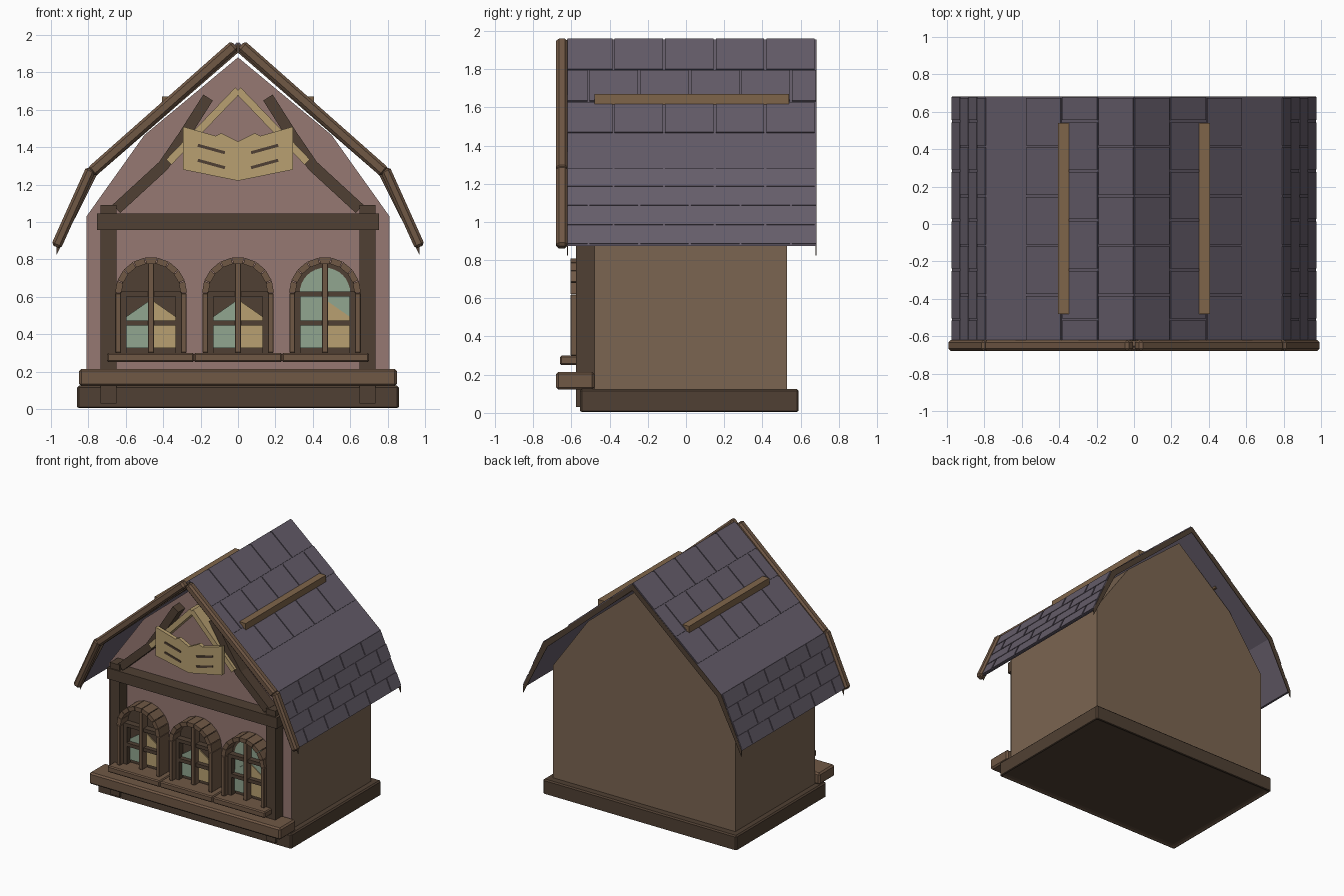
import bpy, bmesh, math
from mathutils import Vector

cube = bpy.data.objects.get("Cube")
if cube:
    bpy.data.objects.remove(cube, do_unlink=True)


def material(name, *rgb):
    lin = [((c / 255 + 0.055) / 1.055) ** 2.4 for c in rgb] + [1.0]
    m = bpy.data.materials.new(name)
    m.use_nodes = True
    m.diffuse_color = lin
    m.node_tree.nodes["Principled BSDF"].inputs["Base Color"].default_value = lin
    return m


DARK = material("dark timber", 80, 64, 51)
MID = material("brown timber", 112, 88, 69)
WALL = material("brown wall", 123, 101, 81)
PINK = material("pink plaster", 150, 120, 114)
ROOF = material("slate purple", 101, 93, 106)
TAN = material("pale wood", 184, 160, 113)
GLASS = material("green glass", 145, 166, 144)
PURLIN = material("purlin wood", 127, 101, 74)


def finish(bm, name, mat, bevel=0):
    bmesh.ops.recalc_face_normals(bm, faces=bm.faces)
    me = bpy.data.meshes.new(name)
    bm.to_mesh(me)
    bm.free()
    me.materials.append(mat)
    ob = bpy.data.objects.new(name, me)
    bpy.context.collection.objects.link(ob)
    if bevel:
        mod = ob.modifiers.new("bevel", 'BEVEL')
        mod.width = bevel
        mod.segments = 1
    return ob


def add_prism(bm, pts, y0, y1):
    """Extrude an outline in x, z from y0 to y1."""
    face = bm.faces.new([bm.verts.new((x, y0, z)) for x, z in pts])
    out = bmesh.ops.extrude_face_region(bm, geom=[face])
    verts = [v for v in out["geom"] if isinstance(v, bmesh.types.BMVert)]
    bmesh.ops.translate(bm, verts=verts, vec=(0, y1 - y0, 0))


def prism(name, pts, y0, y1, mat, bevel=0):
    bm = bmesh.new()
    add_prism(bm, pts, y0, y1)
    return finish(bm, name, mat, bevel)


def rect(x0, x1, z0, z1):
    return [(x0, z0), (x1, z0), (x1, z1), (x0, z1)]


def flip(pts, s):
    return [(x * s, z) for x, z in pts]


def symmetric(pts):
    """Complete an outline whose right half runs from apex to apex or to base."""
    return pts + [(-x, z) for x, z in reversed(pts) if x > 0]


def strip(path, width):
    """Outline of a band of given width around a path."""
    path = [Vector(p) for p in path]
    left, right = [], []
    for i, p in enumerate(path):
        d = (path[min(i + 1, len(path) - 1)] - path[max(i - 1, 0)]).normalized()
        n = Vector((-d.y, d.x)) * width / 2
        left.append(p + n)
        right.append(p - n)
    return [tuple(p) for p in left + right[::-1]]


def arch(cx, r, z0, zc, n=16):
    return [(cx - r, z0), (cx + r, z0)] + [
        (cx + r * math.cos(math.pi * i / n), zc + r * math.sin(math.pi * i / n))
        for i in range(n + 1)]


# Base with recessed underside
bm = bmesh.new()
add_prism(bm, rect(-0.86, 0.86, 0, 0.125), -0.555, 0.59)
bmesh.ops.recalc_face_normals(bm, faces=bm.faces)
under = min(bm.faces, key=lambda f: f.calc_center_median().z)
bmesh.ops.inset_region(bm, faces=[under], thickness=0.04)
bmesh.ops.translate(bm, verts=under.verts, vec=(0, 0, 0.02))
finish(bm, "base", DARK, 0.01)

# House body, plaster only on the front
body = prism("house_body", [(0.81, 0.05), (0.81, 1.03), (0.5, 1.465), (0, 1.88),
                            (-0.5, 1.465), (-0.81, 1.03), (-0.81, 0.05)],
             -0.48, 0.53, WALL)
body.data.materials.append(PINK)
for f in body.data.polygons:
    f.material_index = int(f.normal.y < -0.5)

# Front ledge and window sills
prism("front_ledge", rect(-0.85, 0.85, 0.122, 0.215), -0.68, -0.48, MID, 0.012)
for x0, x1 in ((-0.7, -0.235), (-0.235, 0.235), (0.235, 0.7)):
    prism("window_sill", rect(x0, x1, 0.25, 0.3), -0.66, -0.48, MID, 0.008)

# Timber framing
prism("cross_beam", rect(-0.755, 0.755, 0.957, 1.045), -0.585, -0.48, DARK)
for s in (1, -1):
    prism("post", flip(rect(0.65, 0.735, 0.03, 1.09), s), -0.575, -0.48, DARK)
    curve = [(0.65, 1.07), (0.4, 1.3), (0.29, 1.46), (0.16, 1.665)]
    prism("curved_brace", flip(strip(curve, 0.06), s), -0.565, -0.48, DARK)
    prism("sign_hanger", flip(strip([(0, 1.705), (0.37, 1.32)], 0.04), s),
          -0.59, -0.48, TAN)

# Sign shaped as an open book, with dark line plates
for s in (1, -1):
    page = [(0, 1.22), (0.295, 1.28), (0.295, 1.51), (0.12, 1.46), (0.09, 1.475), (0, 1.43)]
    prism("sign_page", flip(page, s), -0.625, -0.595, TAN)
    for z in (1.39, 1.31):
        line = strip([(0.07, z - 0.02), (0.215, z + 0.02)], 0.016)
        prism("sign_line", flip(line, s), -0.63, -0.622, DARK)

# Arched windows
for cx in (-0.465, 0, 0.465):
    lit = cx > 0.1
    zc = 0.62
    prism("window_back", arch(cx, 0.165, 0.3, zc), -0.51, -0.48, DARK)
    if lit:
        prism("window_glass", arch(cx, 0.135, 0.325, zc), -0.516, -0.508, GLASS)
    for s, mat in ((-1, GLASS), (1, TAN)):
        pane = [(0.015, 0.325), (0.13, 0.325), (0.13, 0.495), (0.015, 0.575)]
        prism("window_pane", [(cx + s * x, z) for x, z in pane], -0.523, -0.515, mat)
        prism("window_jamb", [(cx + s * x, z) for x, z in rect(0.16, 0.19, 0.3, zc)],
              -0.605, -0.48, MID, 0.004)
        prism("inner_jamb", [(cx + s * x, z) for x, z in rect(0.132, 0.162, 0.3, zc)],
              -0.56, -0.48, DARK)
    for z in (0.46, 0.615):
        prism("window_bar", rect(cx - 0.16, cx + 0.16, z - 0.014, z + 0.014),
              -0.56, -0.5, DARK)
    prism("window_mullion", rect(cx - 0.017, cx + 0.017, 0.3, 0.78), -0.575, -0.5, MID, 0.004)
    # Arch stones
    bm = bmesh.new()
    count = 9
    step = math.pi / count
    for i in range(count):
        a, b = i * step + 0.012, (i + 1) * step - 0.012
        add_prism(bm, [(cx + r * math.cos(t), zc + r * math.sin(t))
                       for r, t in ((0.158, a), (0.192, a), (0.192, b), (0.158, b))],
                  -0.605, -0.48)
    finish(bm, "window_arch", MID)

# Roof sheet with thin dark gable rims
RIDGE, KNEE, EAVE = (0, 1.955), (0.79, 1.278), (0.972, 0.875)
FRONT, BACK = -0.62, 0.68
for s in (1, -1):
    sheet = [RIDGE, KNEE, EAVE, (0.955, 0.875), (0.77, 1.268), (0, 1.93)]
    prism("roof_slope", flip(sheet, s), FRONT, BACK, ROOF)
    rim = [RIDGE, KNEE, EAVE, (0.97, 0.825), (0.755, 1.25), (0, 1.905)]
    for y in (FRONT, BACK):
        prism("gable_rim", flip(rim, s), y - 0.002, y + 0.002, DARK)

    # Shingles: thin plates in staggered rows
    bm = bmesh.new()
    rows = [(RIDGE, KNEE, i * 0.245, i * 0.245 + 0.235) for i in range(3)]
    rows += [(KNEE, EAVE, i * 0.25, i * 0.25 + 0.23) for i in range(4)]
    for i, (p, q, t0, t1) in enumerate(rows):
        p, q = Vector(p), Vector(q)
        d = q - p
        n = Vector((-d.y, d.x)).normalized() * 0.007
        a, b = p + d * t0, p + d * t1
        shift = 0 if i in (0, 2, 3, 5) else -0.13
        for k in range(6):
            y0 = max(-0.645 + shift + k * 0.265 + 0.006, FRONT)
            y1 = min(-0.645 + shift + (k + 1) * 0.265 - 0.006, BACK)
            if y1 - y0 > 0.03:
                quad = [tuple(v) for v in (a, b, b + n, a + n)]
                add_prism(bm, flip(quad, s), y0, y1)
    finish(bm, "shingles", ROOF)

    # Barge boards and the beam showing through the slope
    prism("upper_barge_board", flip(strip([(0.016, 1.945), (0.785, 1.265)], 0.062), s),
          -0.68, -0.62, MID, 0.014)
    prism("lower_barge_board", flip(strip([(0.785, 1.285), (0.973, 0.867)], 0.056), s),
          -0.68, -0.62, MID, 0.014)
    prism("roof_purlin", flip(rect(0.348, 0.405, 1.615, 1.67), s), -0.48, 0.54, PURLIN)
